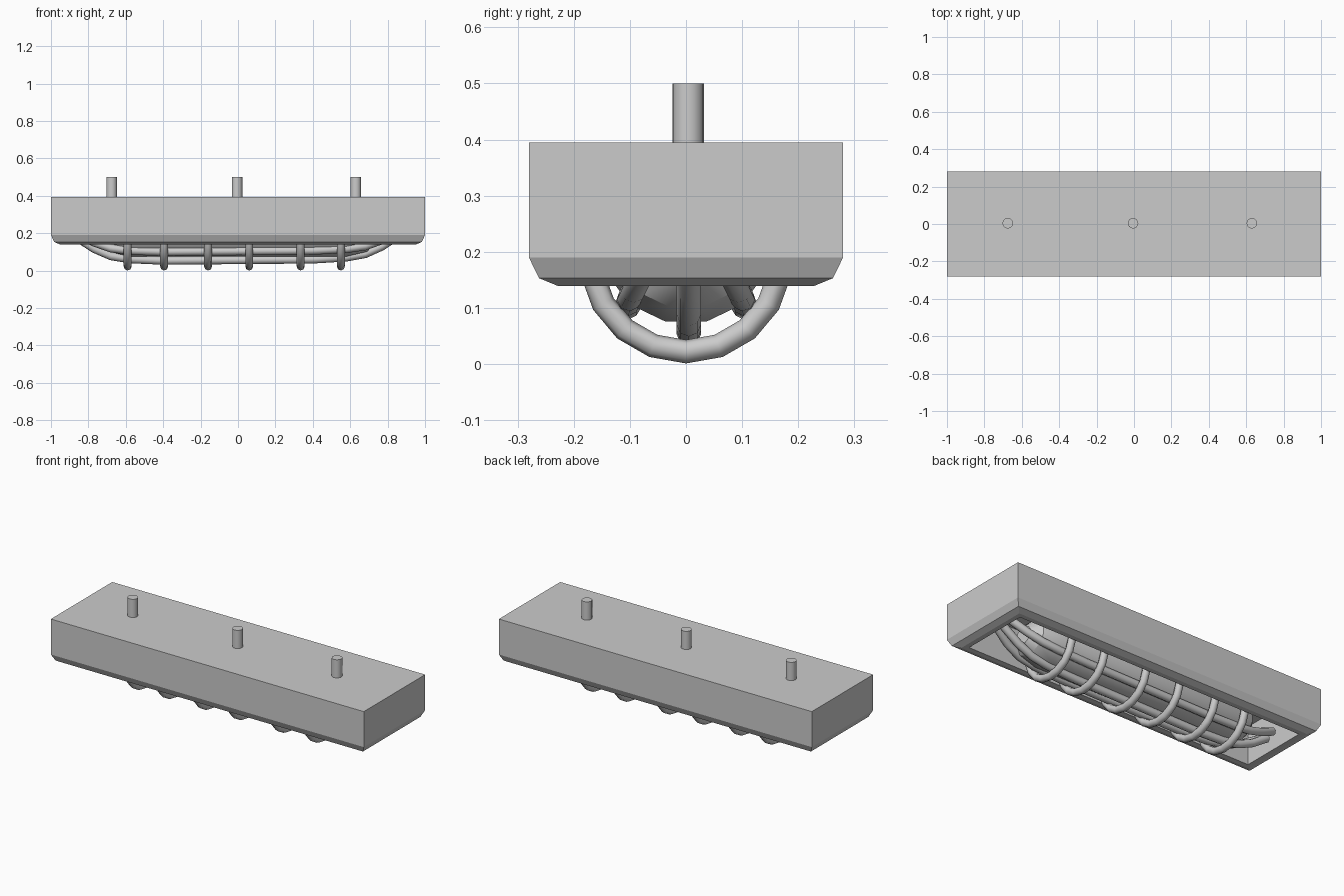
import bpy, bmesh, math

if "Cube" in bpy.data.objects:
    bpy.data.objects.remove(bpy.data.objects["Cube"])


def mesh_from_rings(name, rings, cap=True, angle=None):
    """Bridge successive closed rings of points and cap both ends."""
    bm = bmesh.new()
    loops = [[bm.verts.new(p) for p in ring] for ring in rings]
    n = len(loops[0])
    for a, b in zip(loops, loops[1:]):
        for i in range(n):
            j = (i + 1) % n
            bm.faces.new((a[i], a[j], b[j], b[i]))
    if cap:
        bm.faces.new(loops[0])
        bm.faces.new(loops[-1])
    bmesh.ops.recalc_face_normals(bm, faces=bm.faces)
    me = bpy.data.meshes.new(name)
    bm.to_mesh(me)
    bm.free()
    ob = bpy.data.objects.new(name, me)
    bpy.context.collection.objects.link(ob)
    if angle:
        bpy.context.view_layer.objects.active = ob
        ob.select_set(True)
        bpy.ops.object.shade_smooth_by_angle(angle=math.radians(angle))
        ob.select_set(False)
    return ob


def tube(name, points, radius):
    """Round rod along a path, converted to a mesh."""
    cu = bpy.data.curves.new(name, 'CURVE')
    cu.dimensions = '3D'
    cu.bevel_depth = radius
    cu.bevel_resolution = 2
    cu.use_fill_caps = True
    sp = cu.splines.new('POLY')
    sp.points.add(len(points) - 1)
    for p, co in zip(sp.points, points):
        p.co = (*co, 1)
    ob = bpy.data.objects.new(name, cu)
    bpy.context.collection.objects.link(ob)
    bpy.context.view_layer.objects.active = ob
    ob.select_set(True)
    bpy.ops.object.convert(target='MESH')
    bpy.ops.object.shade_smooth_by_angle(angle=math.radians(50))
    bpy.context.object.select_set(False)


# Housing: box with chamfered lower rim and a recess open underneath
profile = [(0, 0.395), (0, 0.19), (0.018, 0.153), (0.052, 0.139),
           (0.08, 0.139), (0.08, 0.36)]
mesh_from_rings("housing", [
    [(sx * (1 - d), sy * (0.28 - d), z)
     for sx, sy in ((-1, -1), (1, -1), (1, 1), (-1, 1))]
    for d, z in profile])

# Lamp: faceted oval tube with tapered ends
sides = 12
stations = [(-0.73, 0.4), (-0.69, 0.78), (-0.58, 1),
            (0.58, 1), (0.69, 0.78), (0.73, 0.4)]
angles = [2 * math.pi * (i + 0.5) / sides for i in range(sides)]
mesh_from_rings("lamp", [
    [(x, 0.145 * s * math.sin(a), 0.192 - 0.12 * s * math.cos(a))
     for a in angles]
    for x, s in stations], angle=35)

# Cage hoops
for i, x in enumerate((-0.59, -0.395, -0.16, 0.06, 0.335, 0.55)):
    arc = [math.radians(a) for a in range(-100, 101, 20)]
    tube(f"cage_hoop_{i + 1}",
         [(x, 0.17 * math.sin(a), 0.192 - 0.17 * math.cos(a)) for a in arc],
         0.021)

# Cage bars: straight in the middle, curling up into the housing at the ends
bend = [(0.4, 0), (0.58, 0.07), (0.68, 0.2), (0.77, 0.5), (0.84, 0.85), (0.87, 1)]
stops = [(-x, t) for x, t in reversed(bend)] + bend
for name, (y0, z0), (y1, z1) in (
        ("cage_bar_front", (-0.105, 0.104), (-0.05, 0.21)),
        ("cage_bar_bottom", (0.005, 0.057), (0.005, 0.19)),
        ("cage_bar_back", (0.105, 0.104), (0.05, 0.21))):
    tube(name, [(x, y0 + (y1 - y0) * t, z0 + (z1 - z0) * t + 0.008 * x)
                for x, t in stops], 0.022)

# Mounting pegs on top
for i, x in enumerate((-0.675, -0.005, 0.63)):
    ring = [2 * math.pi * k / 16 for k in range(16)]
    mesh_from_rings(f"mounting_peg_{i + 1}", [
        [(x + 0.028 * math.cos(a), 0.004 + 0.028 * math.sin(a), z) for a in ring]
        for z in (0.38, 0.5)], angle=35)
